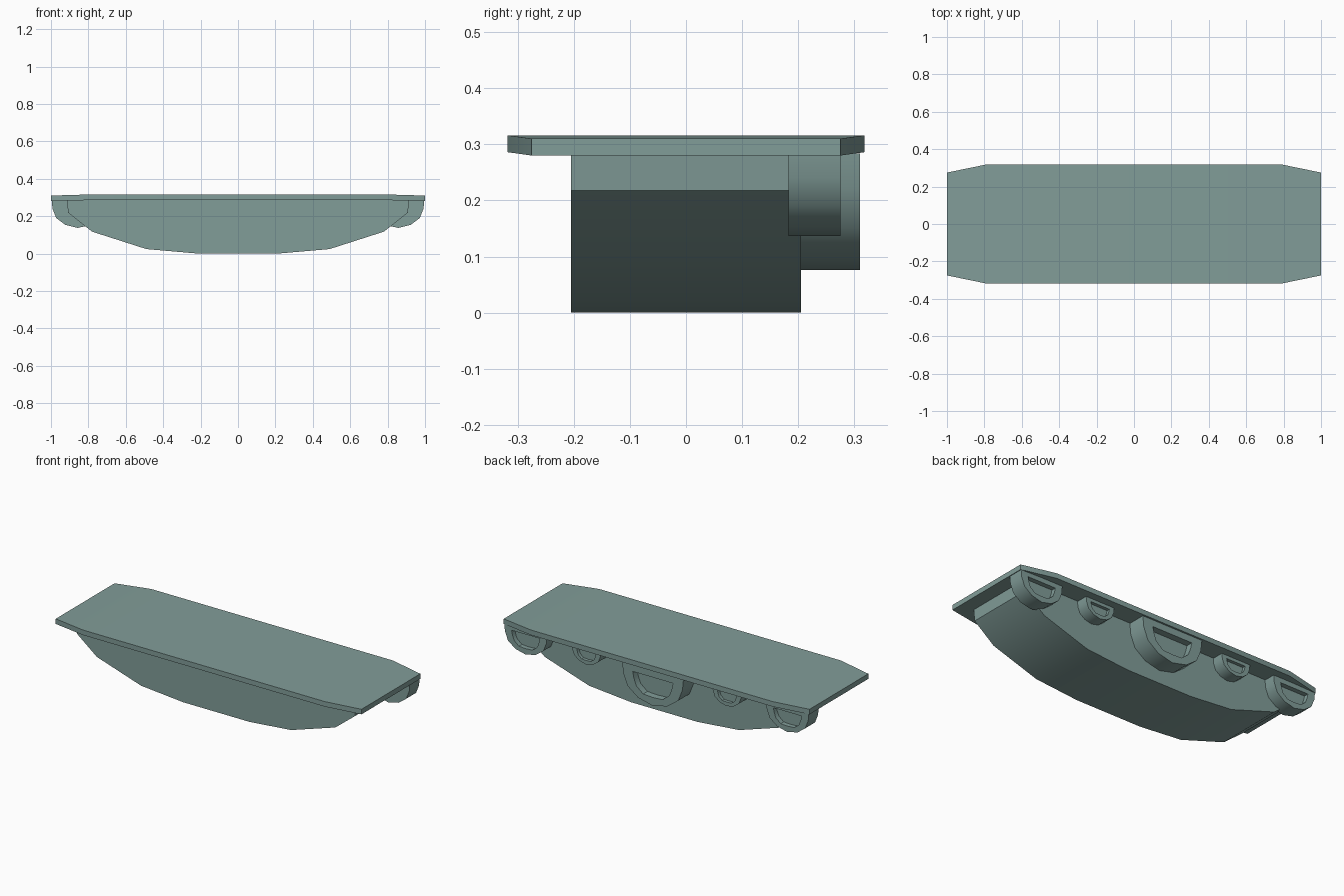
import bpy
import bmesh
from math import radians

if "Cube" in bpy.data.objects:
    bpy.data.objects.remove(bpy.data.objects["Cube"])

slate = bpy.data.materials.new("slate_green")
slate.diffuse_color = (.222, .337, .318, 1)
slate.use_nodes = True
slate.node_tree.nodes["Principled BSDF"].inputs["Base Color"].default_value = slate.diffuse_color


def finish(bm, name):
    bmesh.ops.recalc_face_normals(bm, faces=bm.faces)
    mesh = bpy.data.meshes.new(name)
    bm.to_mesh(mesh)
    bm.free()
    mesh.materials.append(slate)
    obj = bpy.data.objects.new(name, mesh)
    bpy.context.collection.objects.link(obj)
    bpy.ops.object.select_all(action='DESELECT')
    obj.select_set(True)
    bpy.context.view_layer.objects.active = obj
    bpy.ops.object.shade_smooth_by_angle(angle=radians(32))
    return obj


def loft(bm, loops):
    rings = [[bm.verts.new(p) for p in loop] for loop in loops]
    for a, b in zip(rings, rings[1:]):
        for i in range(len(a)):
            j = (i + 1) % len(a)
            bm.faces.new((a[i], a[j], b[j], b[i]))
    bm.faces.new(rings[0])
    bm.faces.new(rings[-1])


# top plate: cross-sections along x, ends narrower and slightly lower
bm = bmesh.new()
sections = [(-1, .275, .28), (-.79, .318, .286), (.79, .318, .286), (1, .275, .28)]
loft(bm, [[(x, -y, z), (x, y, z), (x, y, z + .03), (x, -y, z + .03)]
          for x, y, z in sections])
finish(bm, "top_plate")

# curved body below the plate, mirrored profile extruded along y
half = [(.915, .29), (.908, .218), (.78, .117), (.49, .024), (.215, 0)]
profile = half + [(-x, z) for x, z in reversed(half)]
bm = bmesh.new()
loft(bm, [[(x, y, z) for x, z in profile] for y in (-.205, .205)])
finish(bm, "curved_body")


# half-round pods with a recessed window on the back face
def mirrored(quarter):
    return quarter + [(0, -1)] + [(-x, z) for x, z in reversed(quarter)]


pod_shape = mirrored([(1, 0), (.97, -.3), (.83, -.64), (.48, -.89)])
window_shape = mirrored([(1, 0), (.94, -.3), (.82, -.66), (.48, -.97)])


def pod(name, cx, width, height, y0, y1):
    top = .284

    def ring(y):
        return [(cx + x * width, y, top + z * height) for x, z in pod_shape]

    def window(y):
        return [(cx + x * width * .66, y, top + (z * .57 - .19) * height)
                for x, z in window_shape]

    bm = bmesh.new()
    loft(bm, [ring(y0), ring(y1), window(y1), window(y1 - width * .2)])
    finish(bm, name)


pod("centre_pod", 0, .2, .208, .19, .31)
for side, s in (("left", -1), ("right", 1)):
    pod("small_pod_" + side, s * .46, .095, .1, .19, .275)
    pod("end_pod_" + side, s * .856, .14, .147, .183, .275)
